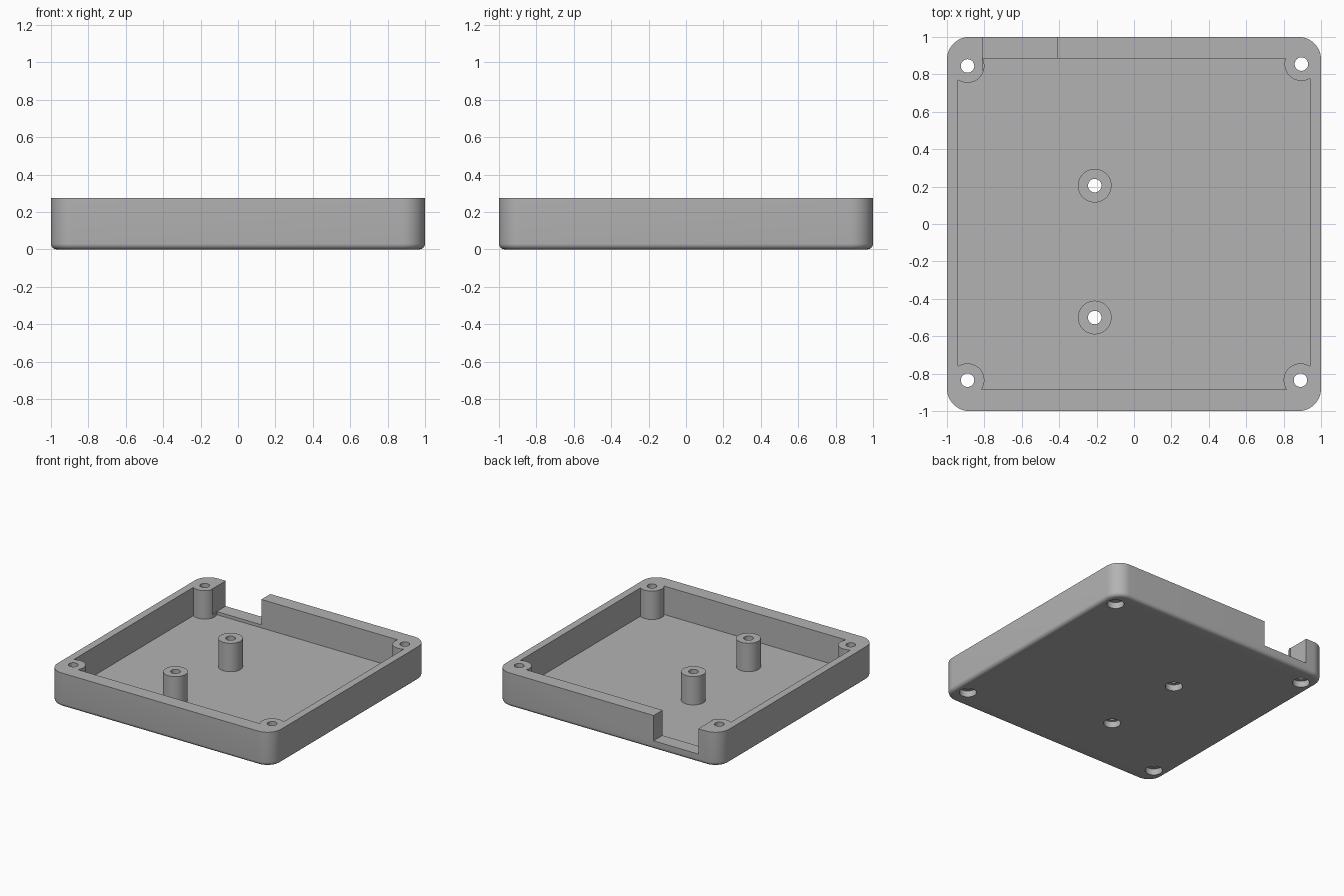
import bpy, bmesh
from mathutils import Matrix, Vector

cube = bpy.data.objects.get("Cube")
if cube:
    bpy.data.objects.remove(cube, do_unlink=True)

HEIGHT, FLOOR = 0.275, 0.045
LEDGE = 0.07
BOSS_R, HOLE_R, SINK_R, SINK_DEPTH = 0.09, 0.036, 0.063, 0.05
CORNER_POSTS = [(-0.89, 0.845), (0.895, 0.855), (-0.89, -0.835), (0.89, -0.835)]
STANDOFFS = [(-0.21, 0.205), (-0.21, -0.5)]
POSTS = CORNER_POSTS + STANDOFFS

grey = bpy.data.materials.new("plain_grey")
grey.use_nodes = True
grey.diffuse_color = (0.45, 0.45, 0.45, 1)
grey.node_tree.nodes["Principled BSDF"].inputs["Base Color"].default_value = grey.diffuse_color


def make_object(name, bm):
    mesh = bpy.data.meshes.new(name)
    bm.to_mesh(mesh)
    bm.free()
    mesh.materials.append(grey)
    obj = bpy.data.objects.new(name, mesh)
    bpy.context.collection.objects.link(obj)
    return obj


def block_mesh(low, high):
    low, high = Vector(low), Vector(high)
    bm = bmesh.new()
    place = Matrix.Translation((low + high) / 2) @ Matrix.Diagonal((*(high - low), 1))
    bmesh.ops.create_cube(bm, size=1, matrix=place)
    return bm


def rods(name, centres, radius, bottom, top):
    bm = bmesh.new()
    for x, y in centres:
        bmesh.ops.create_cone(bm, cap_ends=True, segments=48, radius1=radius, radius2=radius,
                              depth=top - bottom,
                              matrix=Matrix.Translation((x, y, (bottom + top) / 2)))
    return make_object(name, bm)


def cut(target, cutter):
    mod = target.modifiers.new("cut", "BOOLEAN")
    mod.operation, mod.solver, mod.object = "DIFFERENCE", "EXACT", cutter
    bpy.context.view_layer.objects.active = target
    bpy.ops.object.modifier_apply(modifier=mod.name)
    bpy.data.objects.remove(cutter, do_unlink=True)


# Outer tray: rounded upright corners, then a small round along the bottom edge
bm = block_mesh((-1, -1, 0), (1, 1, HEIGHT))
upright = [e for e in bm.edges if abs(e.verts[0].co.z - e.verts[1].co.z) > 0.1]
bmesh.ops.bevel(bm, geom=upright, offset=0.12, segments=12, profile=0.5, affect="EDGES")
base = [e for e in bm.edges if max(v.co.z for v in e.verts) < 0.001]
bmesh.ops.bevel(bm, geom=base, offset=0.03, segments=6, profile=0.5, affect="EDGES")
tray = make_object("enclosure_tray", bm)

# Interior space, leaving the corner posts and standoffs in place
cavity = make_object("cavity", block_mesh((-0.94, -0.885, FLOOR), (0.94, 0.885, 0.5)))
cut(cavity, rods("posts", POSTS, BOSS_R, -0.1, 0.7))
cut(tray, cavity)

# Cable notch in the back wall
cut(tray, make_object("notch", block_mesh((-0.81, 0.82, LEDGE), (-0.41, 1.1, 0.5))))

# Screw holes with wider recesses underneath
cut(tray, rods("screw_holes", POSTS, HOLE_R, -0.1, 0.5))
cut(tray, rods("screw_recesses", POSTS, SINK_R, -0.1, SINK_DEPTH))

# Smooth the rounds, keep the hard edges crisp
bpy.ops.object.select_all(action="DESELECT")
tray.select_set(True)
bpy.context.view_layer.objects.active = tray
bpy.ops.object.shade_smooth_by_angle(angle=0.52)
